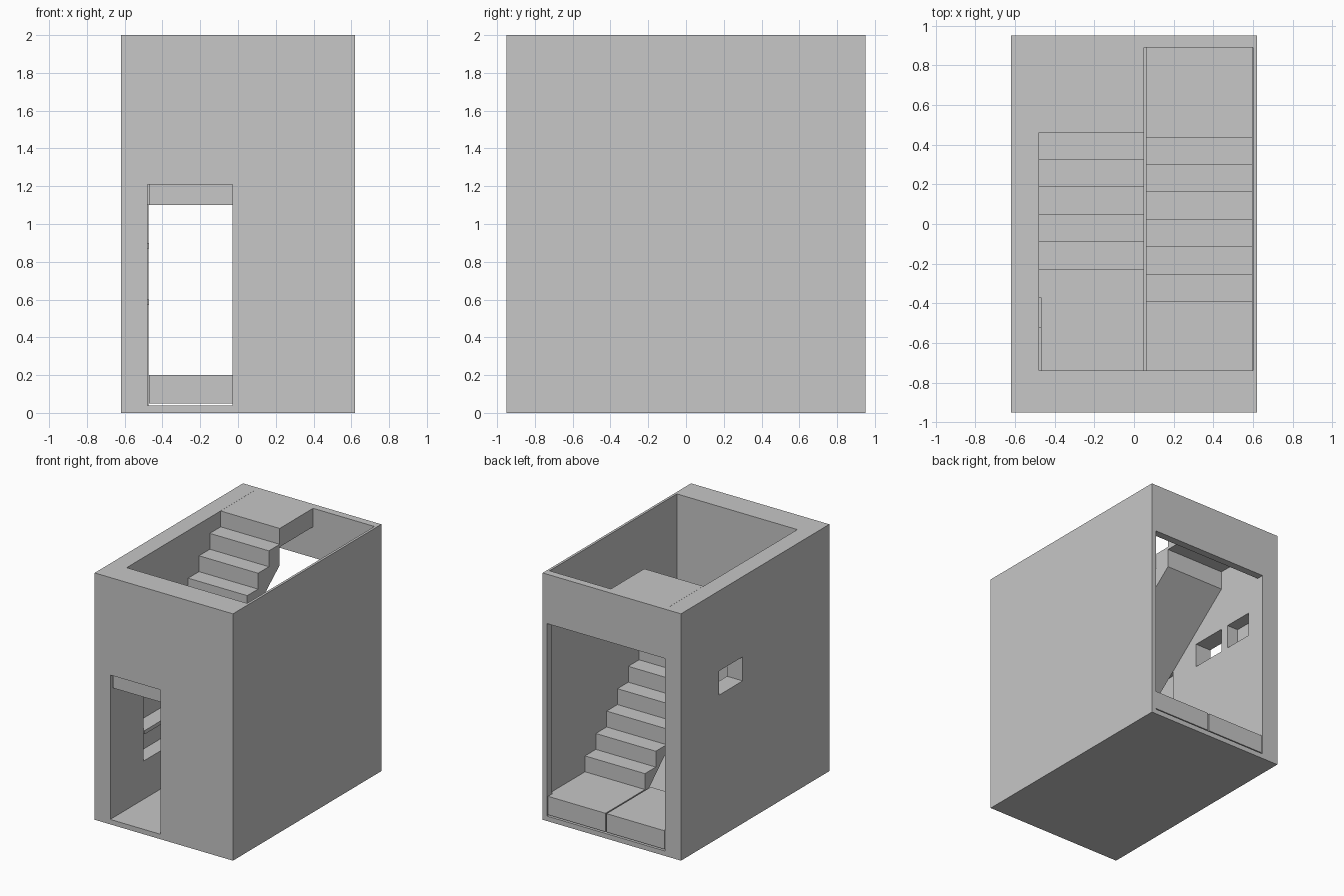
import bpy
import bmesh

old = bpy.data.objects.get("Cube")
if old:
    bpy.data.objects.remove(old, do_unlink=True)

# One plain grey for everything
grey = bpy.data.materials.new("plain_grey")
grey.use_nodes = True
colour = (0.57, 0.57, 0.57, 1)
grey.diffuse_color = colour
grey.node_tree.nodes["Principled BSDF"].inputs["Base Color"].default_value = colour


def prism(name, profile, x0, x1):
    """Extrude a (y, z) profile along x."""
    bm = bmesh.new()
    face = bm.faces.new([bm.verts.new((x0, y, z)) for y, z in profile])
    grown = bmesh.ops.extrude_face_region(bm, geom=[face])["geom"]
    moved = [v for v in grown if isinstance(v, bmesh.types.BMVert)]
    bmesh.ops.translate(bm, verts=moved, vec=(x1 - x0, 0, 0))
    bmesh.ops.recalc_face_normals(bm, faces=bm.faces)
    mesh = bpy.data.meshes.new(name)
    bm.to_mesh(mesh)
    bm.free()
    mesh.materials.append(grey)
    obj = bpy.data.objects.new(name, mesh)
    bpy.context.collection.objects.link(obj)
    return obj


def box(name, x, y, z):
    corners = [(y[0], z[0]), (y[1], z[0]), (y[1], z[1]), (y[0], z[1])]
    return prism(name, corners, x[0], x[1])


# Outer shell, hollowed by cutters
shell = box("house_shell", (-0.62, 0.62), (-0.95, 0.95), (0, 2))
cutters = [
    box("cavity_cutter", (-0.48, 0.60), (-0.74, 0.89), (0.04, 2.2)),
    box("door_cutter", (-0.48, -0.03), (-1.1, -0.7), (0.04, 1.21)),
    box("back_opening_cutter", (-0.475, 0.58), (0.8, 1.1), (0.04, 1.6)),
    box("window_cutter", (-0.8, -0.4), (0.16, 0.46), (1.155, 1.35)),
    box("small_niche_cutter", (-0.58, -0.4), (0.53, 0.775), (1.155, 1.35)),
    box("shelf_niche_cutter", (-0.60, -0.4), (-0.525, -0.11), (0.35, 1.3)),
]
for cutter in cutters:
    cutter.hide_render = True
    mod = shell.modifiers.new(cutter.name, "BOOLEAN")
    mod.operation = "DIFFERENCE"
    mod.solver = "EXACT"
    mod.object = cutter
bpy.context.view_layer.update()
evaluated = shell.evaluated_get(bpy.context.evaluated_depsgraph_get())
carved = bpy.data.meshes.new_from_object(evaluated)
shell.modifiers.clear()
shell.data = carved
for cutter in cutters:
    bpy.data.objects.remove(cutter, do_unlink=True)

# Shelves in the tall niche
for name, z in (("lower_shelf", 0.57), ("upper_shelf", 0.87)):
    box(name, (-0.60, -0.47), (-0.525, -0.11), (z, z + 0.03))

rise = 1.8 / 14
tread = 0.1385


def steps(y, z, count, direction):
    """Points of a climbing run: riser, tread, riser, ending on a riser."""
    points = []
    for i in range(count):
        points += [(y, z), (y, z + rise)]
        y += direction * tread
        z += rise
    return points


# Lower flight climbs to the front along the left wall
lower = [(0.89, 0.05), (0.89, 0.2)] + steps(0.44, 0.2, 7, -1)
lower += [(-0.74, 1.1), (-0.74, 0.97), (-0.448, 0.97), (0.54, 0.05)]
prism("lower_flight", lower, 0.06, 0.597)

# Upper flight climbs to the back along the right wall
upper = [(-0.37, 1.1), (-0.37, 2 - 6 * rise)]
upper += steps(-0.23, 2 - 6 * rise, 6, 1)
upper += [(0.89, 2), (0.89, 1.85), (0.46, 1.85), (0.46, 1.70), (-0.27, 1.1)]
prism("upper_flight", upper, -0.479, 0.05)

# Landings
box("middle_landing", (-0.47, 0.05), (-0.93, -0.37), (1.1, 2 - 6 * rise))
box("back_landing", (-0.47, 0.05), (0.38, 0.945), (0.05, 0.2))
box("back_threshold", (0.06, 0.575), (0.89, 0.945), (0.05, 0.2))
